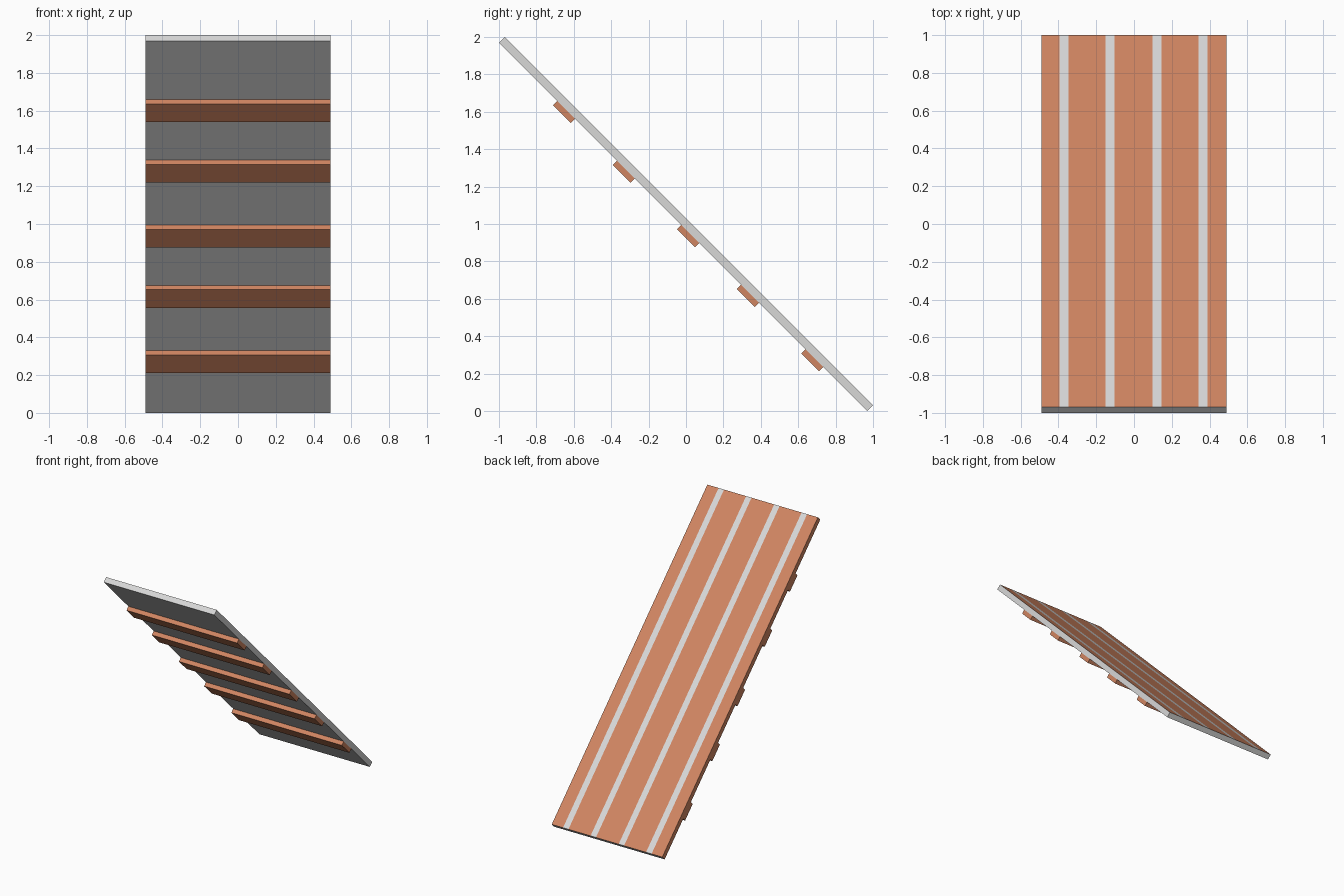
import bpy, bmesh, math
from mathutils import Matrix

if "Cube" in bpy.data.objects:
    bpy.data.objects.remove(bpy.data.objects["Cube"])

R2 = math.sqrt(2)
WIDTH = 0.98
THICK = 0.03 * R2
RUNG_T = 0.0235 * R2
TILT = Matrix.Rotation(-math.pi / 4, 4, 'X')


def material(name, rgb):
    m = bpy.data.materials.new(name)
    m.diffuse_color = (*rgb, 1)
    m.use_nodes = True
    m.node_tree.nodes["Principled BSDF"].inputs["Base Color"].default_value = m.diffuse_color
    return m


GREY = material("light_grey", (0.69, 0.69, 0.685))
BROWN = material("terracotta_brown", (0.63, 0.235, 0.12))


def box(name, size, slope_pos, normal_pos, mats, edit=None):
    """Box in the ramp's own frame (y down the slope, z out of it), tilted 45 degrees."""
    bm = bmesh.new()
    bmesh.ops.create_cube(bm, size=1)
    bmesh.ops.scale(bm, vec=size, verts=bm.verts)
    if edit:
        edit(bm)
    place = Matrix.Translation((0, 0, 1)) @ TILT @ Matrix.Translation((0, slope_pos, normal_pos))
    bm.transform(place)
    me = bpy.data.meshes.new(name)
    bm.to_mesh(me)
    bm.free()
    for m in mats:
        me.materials.append(m)
    ob = bpy.data.objects.new(name, me)
    bpy.context.collection.objects.link(ob)
    return ob


# Grey gap stripes between the boards on the upper face
STRIPES = [(-0.395, -0.346), (-0.151, -0.103), (0.098, 0.146), (0.342, 0.390)]


def paint_boards(bm):
    for x in [v for s in STRIPES for v in s]:
        bmesh.ops.bisect_plane(bm, geom=bm.verts[:] + bm.edges[:] + bm.faces[:],
                               plane_co=(x, 0, 0), plane_no=(1, 0, 0))
    bm.normal_update()
    for f in bm.faces:
        x = f.calc_center_median().x
        in_gap = any(a < x < b for a, b in STRIPES)
        if (f.normal.z > 0.5 and not in_gap) or f.normal.x < -0.5:
            f.material_index = 1


# Sloping panel
box("sloping_panel", (WIDTH, 1.97 * R2, THICK), 0, 0, [GREY, BROWN], paint_boards)

# Cross battens under the panel, placed by their centre height
n = -(THICK + RUNG_T) / 2
for i, z in enumerate((1.599, 1.279, 0.935, 0.616, 0.2715)):
    box(f"cross_batten_{i + 1}", (WIDTH, 0.0955 * R2, RUNG_T), (1 - z) * R2 + n, n, [BROWN])
